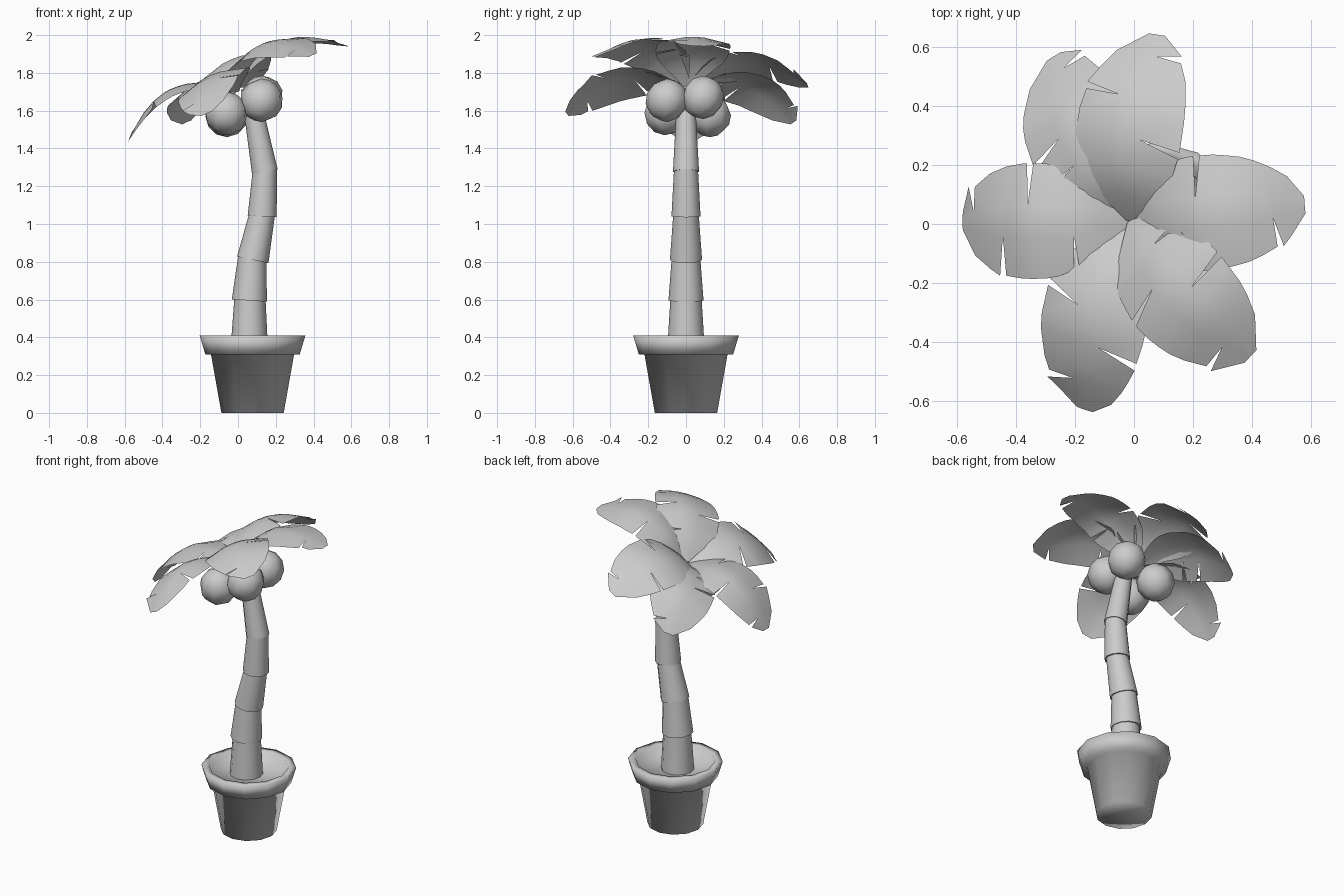
import bpy, bmesh, math
from mathutils import Vector, Matrix

if "Cube" in bpy.data.objects:
    bpy.data.objects.remove(bpy.data.objects["Cube"])


def finish(bm, name, smooth_angle=40):
    bm.normal_update()
    me = bpy.data.meshes.new(name)
    bm.to_mesh(me)
    bm.free()
    ob = bpy.data.objects.new(name, me)
    bpy.context.collection.objects.link(ob)
    bpy.ops.object.select_all(action='DESELECT')
    ob.select_set(True)
    bpy.context.view_layer.objects.active = ob
    bpy.ops.object.shade_smooth_by_angle(angle=math.radians(smooth_angle))
    return ob


def lathe(name, profile, sides, centre):
    bm = bmesh.new()
    vs = [bm.verts.new((r, 0, z)) for r, z in profile]
    es = [bm.edges.new(p) for p in zip(vs, vs[1:])]
    bmesh.ops.spin(bm, geom=vs + es, cent=(0, 0, 0), axis=(0, 0, 1),
                   angle=math.tau, steps=sides, use_merge=True)
    bmesh.ops.remove_doubles(bm, verts=bm.verts, dist=1e-4)
    bmesh.ops.recalc_face_normals(bm, faces=bm.faces)
    bmesh.ops.translate(bm, verts=bm.verts, vec=centre)
    return finish(bm, name, 120)


def frustum(name, p0, r0, p1, r1, sides=12):
    p0, p1 = Vector(p0), Vector(p1)
    d = p1 - p0
    m = Matrix.Translation((p0 + p1) / 2) @ d.to_track_quat('Z', 'Y').to_matrix().to_4x4()
    bm = bmesh.new()
    bmesh.ops.create_cone(bm, cap_ends=True, segments=sides, radius1=r0,
                          radius2=r1, depth=d.length, matrix=m)
    return finish(bm, name)


def lerp(table, t):
    for (a, va), (b, vb) in zip(table, table[1:]):
        if t <= b:
            return va + (vb - va) * (t - a) / (b - a)
    return table[-1][1]


# pot with rim and soil surface
lathe("pot", [(0, 0), (.165, 0), (.22, .31), (.25, .31), (.28, .41),
              (.235, .41), (.22, .36), (0, .36)], 12, (.077, 0, 0))

# trunk: stacked tapering segments (x, z, radius at bottom and top)
trunk = [(.06, .355, .098, .063, .60, .083), (.06, .595, .093, .076, .83, .075),
         (.078, .81, .085, .13, 1.06, .067), (.128, 1.04, .077, .143, 1.30, .063),
         (.142, 1.277, .069, .06, 1.72, .045)]
for i, (x0, z0, r0, x1, z1, r1) in enumerate(trunk):
    frustum(f"trunk_segment_{i + 1}", (x0, 0, z0), r0, (x1, 0, z1), r1)

# coconuts
for i, c in enumerate([(-.06, -.11, 1.585), (-.06, .125, 1.575),
                       (.125, -.1, 1.655), (.13, .09, 1.67)]):
    bm = bmesh.new()
    m = Matrix.Translation(c) @ Matrix.Rotation(i * 1.1 + .3, 4, 'Z') @ Matrix.Rotation(.5, 4, 'X')
    bmesh.ops.create_uvsphere(bm, u_segments=8, v_segments=6, radius=.115, matrix=m)
    finish(bm, f"coconut_{i + 1}", 80)

# leaves: arched paddles with slits, arranged round a tilted crown
WIDTH = [(0, .012), (.08, .065), (.18, .135), (.28, .175), (.4, .195), (.55, .197),
         (.7, .183), (.82, .153), (.92, .108), (.97, .07), (1, .03)]
ARCH = [(0, .02), (.1, .075), (.2, .12), (.32, .152), (.48, .168), (.62, .155),
        (.74, .125), (.86, .075), (1, 0), (1.1, -.04)]
crown = Matrix.Translation((0, .01, 1.69)) @ Matrix.Rotation(-math.radians(23.5), 4, 'Y')


def leaf(name, azimuth, length, base_lift, tip_lift, slits):
    # slits: (position along leaf, side, skew of the mouth)
    ts = [i / 14 for i in range(15)]
    cuts = {t: (s, k) for t, s, k in slits}
    ts = [t for t in ts if t in (0, 1)
          or all(abs(t - c) > .04 + abs(k) * .7 for c, (s, k) in cuts.items())]
    ts = sorted(ts + list(cuts))
    place = crown @ Matrix.Rotation(math.radians(azimuth), 4, 'Z')
    bm = bmesh.new()

    def vert(t, v, shift=0):
        w = lerp(WIDTH, t)
        h = lerp(ARCH, t) - .037 * (v * w / .19) ** 2 + base_lift + (tip_lift - base_lift) * t
        return bm.verts.new(place @ Vector(((t + shift) * length, v * w, h)))

    spine = [vert(t, 0) for t in ts]
    for side in (1, -1):
        inner, below, above = [], [], []
        for t in ts:
            inner.append(vert(t, .28 * side))
            if t in cuts and cuts[t][0] == side:
                k = cuts[t][1]
                below.append(vert(t, side, k - .018))
                above.append(vert(t, side, k + .018))
            else:
                o = vert(t, side)
                below.append(o)
                above.append(o)
        for i in range(len(ts) - 1):
            for q in ((spine[i], spine[i + 1], inner[i + 1], inner[i]),
                      (inner[i], inner[i + 1], below[i + 1], above[i])):
                bm.faces.new(q if side < 0 else q[::-1])
    bmesh.ops.recalc_face_normals(bm, faces=bm.faces)
    if sum(f.normal.z for f in bm.faces) < 0:
        bmesh.ops.reverse_faces(bm, faces=bm.faces)
    return finish(bm, name, 60)


# azimuth, length, lift at base and tip, slits
leaves = [
    (5, .635, 0, 0, [(.48, 1, 0), (.38, -1, 0), (.86, -1, .02)]),
    (82, .64, .02, .01, [(.67, 1, .02), (.45, -1, -.06), (.89, -1, 0)]),
    (119, .64, -.01, -.03, [(.55, 1, -.06), (.38, 1, -.03), (.9, -1, .02)]),
    (180, .635, 0, 0, [(.67, 1, .02), (.26, 1, 0), (.51, -1, .01), (.9, -1, .02)]),
    (253, .67, -.01, -.03, [(.65, 1, .04), (.47, -1, -.06), (.85, -1, .02)]),
    (-46, .64, .02, .03, [(.57, 1, -.03), (.42, -1, .04), (.24, 1, 0), (.88, -1, .02)]),
]
for i, args in enumerate(leaves):
    leaf(f"leaf_{i + 1}", *args)
